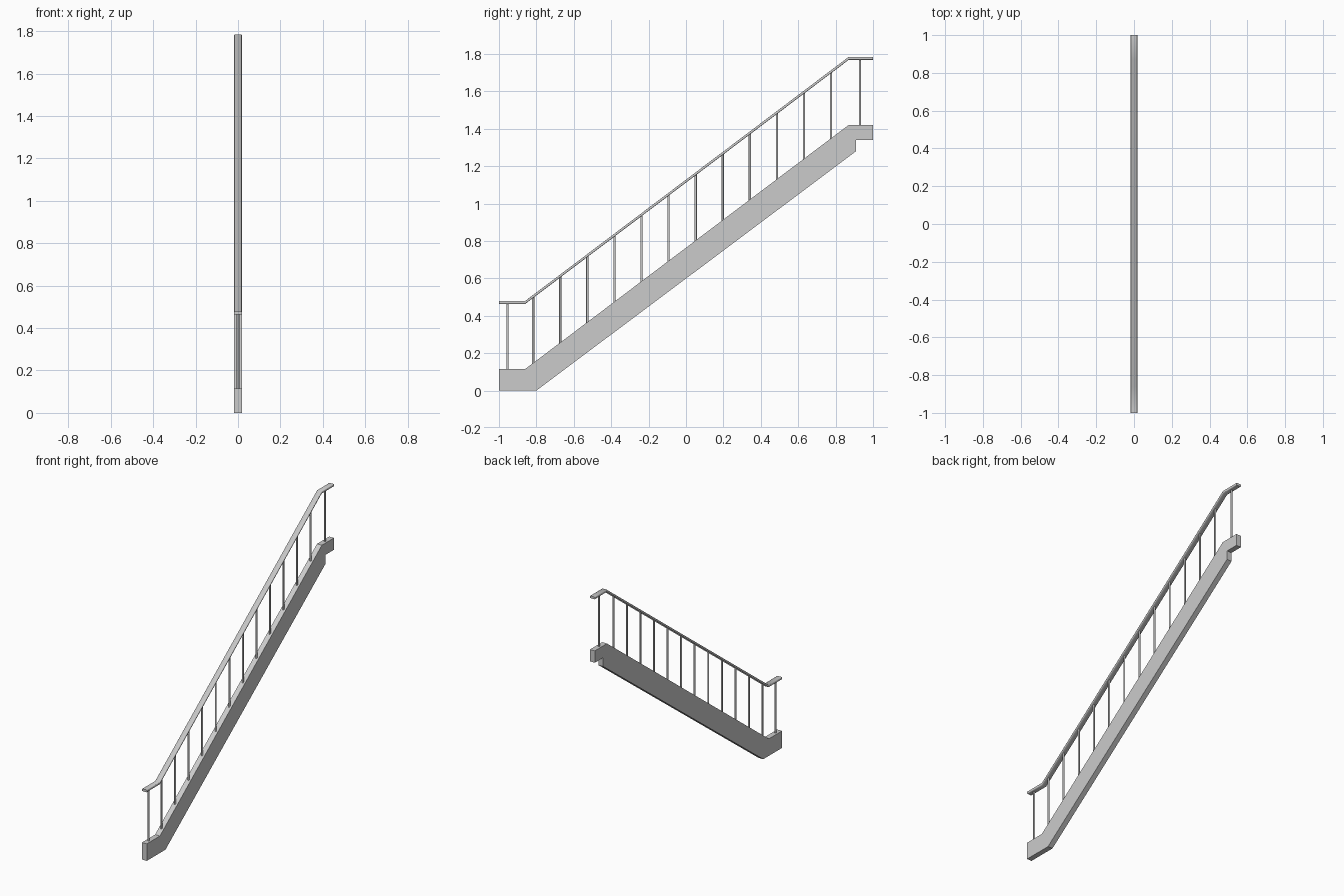
import bpy, bmesh, math

cube = bpy.data.objects.get("Cube")
if cube:
    bpy.data.objects.remove(cube, do_unlink=True)

grey = bpy.data.materials.new("light grey")
grey.use_nodes = True
colour = (0.6, 0.6, 0.6, 1)
grey.diffuse_color = colour
grey.node_tree.nodes["Principled BSDF"].inputs["Base Color"].default_value = colour

HALF = 0.018                      # half width of stringer and rail
LOW, HIGH = -0.86, 0.87           # ends of the sloped run
STEP_LOW, STEP_HIGH = 0.115, 1.42  # stringer top at both landings
RAIL_RISE, RAIL_THICK = 0.348, 0.016


def stringer_top(y):
    t = min(max((y - LOW) / (HIGH - LOW), 0), 1)
    return STEP_LOW + t * (STEP_HIGH - STEP_LOW)


def finish(bm, name, angle):
    bmesh.ops.recalc_face_normals(bm, faces=bm.faces)
    mesh = bpy.data.meshes.new(name)
    bm.to_mesh(mesh)
    bm.free()
    obj = bpy.data.objects.new(name, mesh)
    bpy.context.collection.objects.link(obj)
    mesh.materials.append(grey)
    bpy.ops.object.select_all(action='DESELECT')
    obj.select_set(True)
    bpy.context.view_layer.objects.active = obj
    bpy.ops.object.shade_smooth_by_angle(angle=math.radians(angle))
    return obj


def side_prism(profile):
    """Extrude a (y, z) outline across the width."""
    bm = bmesh.new()
    face = bm.faces.new([bm.verts.new((-HALF, y, z)) for y, z in profile])
    new = bmesh.ops.extrude_face_region(bm, geom=[face])["geom"]
    bmesh.ops.translate(bm, vec=(2 * HALF, 0, 0),
                        verts=[v for v in new if isinstance(v, bmesh.types.BMVert)])
    return bm


# Stringer with a flat foot and a notched landing end
finish(side_prism([(-1, 0), (-0.8, 0), (0.91, 1.28), (0.91, 1.34), (1, 1.34),
                   (1, STEP_HIGH), (HIGH, STEP_HIGH), (LOW, STEP_LOW),
                   (-1, STEP_LOW)]), "stringer", 20)

# Handrail following the stringer, with softened long edges
path = [-1, LOW, HIGH, 1]
under = [(y, stringer_top(y) + RAIL_RISE) for y in path]
over = [(y, z + RAIL_THICK) for y, z in reversed(under)]
bm = side_prism(under + over)
long_edges = [e for e in bm.edges
              if abs(e.verts[0].co.x - e.verts[1].co.x) < 1e-5
              and abs(e.verts[0].co.y - e.verts[1].co.y) > 0.01]
bmesh.ops.bevel(bm, geom=long_edges, offset=0.004, segments=2,
                profile=0.5, affect='EDGES')
finish(bm, "handrail", 50)

# Balusters: evenly spaced on the slope, plus one at each landing
positions = [-0.954] + [-0.817 + 0.1448 * i for i in range(12)] + [0.93]
for i, y in enumerate(positions):
    bottom = stringer_top(y) - 0.01
    top = stringer_top(y) + RAIL_RISE + RAIL_THICK / 2
    bm = bmesh.new()
    bmesh.ops.create_cone(bm, cap_ends=True, segments=12, radius1=0.006,
                          radius2=0.006, depth=top - bottom)
    bmesh.ops.translate(bm, vec=(0, y, (top + bottom) / 2), verts=bm.verts)
    finish(bm, f"baluster_{i + 1}", 40)
